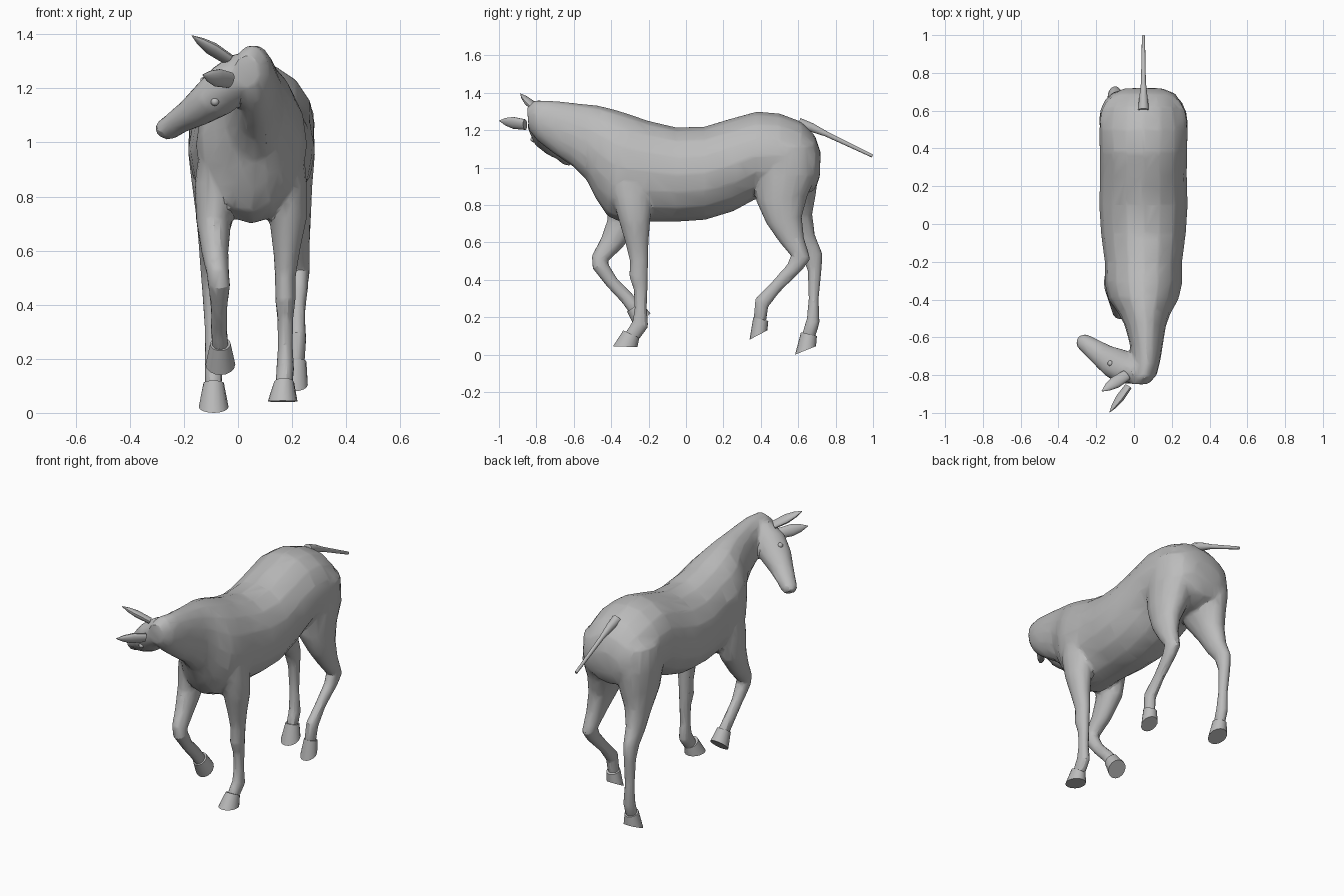
import bpy, bmesh, math
from mathutils import Vector as V

coat = bpy.data.materials.new("plain grey")
coat.diffuse_color = (0.5, 0.5, 0.5, 1)
SIDES = 16


def loft(bm, rings):
    """Skin a list of (centre, u, v) elliptical rings and close both ends."""
    loops = []
    for c, u, v in rings:
        loops.append([bm.verts.new(c + u * math.cos(t) + v * math.sin(t))
                      for t in (2 * math.pi * i / SIDES for i in range(SIDES))])
    for a, b in zip(loops, loops[1:]):
        for i in range(SIDES):
            j = (i + 1) % SIDES
            bm.faces.new((a[i], a[j], b[j], b[i]))
    bm.faces.new(loops[0][::-1])
    bm.faces.new(loops[-1])


def side_rings(stations):
    """Stations: first edge (y, z), second edge (y, z), x centre, half width."""
    out = []
    for ya, za, yb, zb, x, w in stations:
        a, b = V((x, ya, za)), V((x, yb, zb))
        out.append(((a + b) / 2, V((w, 0, 0)), (a - b) / 2))
    return out


def finish(name, bm, angle=30):
    bmesh.ops.recalc_face_normals(bm, faces=bm.faces)
    me = bpy.data.meshes.new(name)
    bm.to_mesh(me)
    bm.free()
    ob = bpy.data.objects.new(name, me)
    bpy.context.collection.objects.link(ob)
    me.materials.append(coat)
    bpy.ops.object.select_all(action='DESELECT')
    ob.select_set(True)
    bpy.context.view_layer.objects.active = ob
    bpy.ops.object.shade_smooth_by_angle(angle=math.radians(angle))
    return ob


# trunk and neck, rump to poll
trunk = [
    (.72, 1.08, .715, .95, .05, .10), (.69, 1.17, .69, .88, .05, .17),
    (.62, 1.245, .60, .84, .05, .215), (.5, 1.29, .5, .84, .05, .235),
    (.38, 1.30, .37, .83, .05, .232), (.25, 1.265, .25, .765, .05, .23),
    (.1, 1.22, .1, .72, .05, .235), (-.05, 1.215, -.05, .71, .05, .225),
    (-.2, 1.25, -.2, .71, .05, .205), (-.3, 1.285, -.33, .70, .05, .205),
    (-.38, 1.31, -.42, .74, .05, .185), (-.46, 1.33, -.48, .83, .055, .14),
    (-.54, 1.34, -.53, .93, .06, .11), (-.64, 1.35, -.61, 1.01, .065, .09),
    (-.74, 1.36, -.70, 1.07, .065, .075), (-.81, 1.36, -.79, 1.14, .05, .07),
    (-.85, 1.32, -.84, 1.2, .03, .05)]

# legs, from the trunk down to the pastern
hind_left = [
    (.38, 1.12, .69, 1.12, -.06, .12), (.38, .95, .71, .98, -.065, .12),
    (.41, .82, .695, .86, -.07, .10), (.50, .70, .675, .75, -.085, .07),
    (.56, .60, .69, .64, -.095, .05), (.62, .53, .73, .54, -.1, .04),
    (.65, .45, .725, .45, -.1, .033), (.655, .30, .71, .30, -.095, .028),
    (.645, .19, .715, .17, -.09, .033), (.62, .11, .69, .09, -.09, .032)]
hind_right = [
    (.38, 1.12, .69, 1.12, .16, .12), (.36, .95, .70, .96, .165, .12),
    (.375, .82, .65, .85, .175, .10), (.43, .70, .62, .74, .20, .07),
    (.50, .60, .63, .63, .215, .05), (.56, .53, .665, .51, .225, .04),
    (.54, .48, .62, .45, .225, .035), (.45, .38, .51, .345, .22, .028),
    (.37, .30, .44, .255, .22, .033), (.36, .19, .43, .18, .215, .032)]
front_right = [
    (-.42, 1.0, -.18, 1.0, .17, .07), (-.40, .85, -.18, .85, .175, .08),
    (-.36, .72, -.19, .72, .185, .07), (-.325, .60, -.20, .60, .18, .05),
    (-.30, .50, -.20, .50, .175, .038), (-.305, .42, -.205, .42, .175, .038),
    (-.28, .35, -.205, .35, .175, .03), (-.275, .25, -.21, .25, .175, .028),
    (-.285, .18, -.20, .15, .175, .033), (-.33, .11, -.25, .08, .17, .032)]
front_left = [
    (-.42, 1.0, -.18, 1.0, -.07, .07), (-.42, .85, -.20, .85, -.08, .08),
    (-.42, .72, -.24, .70, -.09, .065), (-.455, .62, -.34, .57, -.085, .05),
    (-.505, .53, -.41, .505, -.075, .042), (-.50, .46, -.42, .495, -.07, .042),
    (-.42, .36, -.37, .41, -.07, .03), (-.345, .28, -.29, .33, -.07, .03),
    (-.30, .22, -.235, .26, -.065, .032)]

# head, turned to the left: side axis, brow axis, then rings to the muzzle
side = V((.33, -.66, -.66)).normalized()
brow = V((-.76, -.59, .21)).normalized()
head = [(V((x, y, z)), side * s, brow * b) for x, y, z, s, b in [
    (.03, -.79, 1.29, .06, .06), (-.02, -.77, 1.23, .075, .095),
    (-.09, -.74, 1.16, .075, .09), (-.16, -.70, 1.11, .06, .068),
    (-.23, -.65, 1.07, .046, .052), (-.265, -.625, 1.045, .044, .046),
    (-.282, -.61, 1.03, .028, .03)]]

# fuse trunk, legs and head into one skin
bm = bmesh.new()
for stations in (trunk, hind_left, hind_right, front_right, front_left):
    loft(bm, side_rings(stations))
loft(bm, head)
body = finish("body", bm)
m = body.modifiers.new("fuse", 'REMESH')
m.mode, m.voxel_size = 'VOXEL', 0.011
m = body.modifiers.new("soften", 'SMOOTH')
m.factor, m.iterations = 0.5, 3
m = body.modifiers.new("facets", 'DECIMATE')
m.ratio = 0.07
for name in ("fuse", "soften", "facets"):
    bpy.ops.object.modifier_apply(modifier=name)
body.data.materials.clear()
body.data.materials.append(coat)
bpy.ops.object.shade_smooth_by_angle(angle=math.radians(22))

# hooves: coronet ring flaring to the sole
for name, stations in {
    "hind_left_hoof": [(.615, .12, .70, .10, -.09, .038),
                       (.583, 0, .695, .045, -.09, .055)],
    "hind_right_hoof": [(.36, .20, .44, .18, .215, .038),
                        (.34, .08, .435, .13, .21, .048)],
    "front_right_hoof": [(-.335, .13, -.25, .09, .17, .038),
                         (-.39, .045, -.26, .04, .165, .055)],
    "front_left_hoof": [(-.315, .23, -.24, .28, -.065, .038),
                        (-.27, .14, -.19, .22, -.065, .055)],
}.items():
    bm = bmesh.new()
    loft(bm, side_rings(stations))
    finish(name, bm)

# ears: flattened leaf shapes
for name, base, tip in [("upper_ear", V((-.04, -.80, 1.31)), V((-.17, -.885, 1.395))),
                        ("lower_ear", V((-.03, -.86, 1.23)), V((-.13, -.998, 1.25)))]:
    d = (tip - base).normalized()
    w = d.cross(brow).normalized()
    t = d.cross(w)
    bm = bmesh.new()
    loft(bm, [(base.lerp(tip, f), w * r, t * r * .6)
              for f, r in ((0, .03), (.45, .034), (.75, .022), (1, .002))])
    finish(name, bm)

# eyes
for name, s in (("lower_eye", 1), ("upper_eye", -1)):
    bm = bmesh.new()
    bmesh.ops.create_icosphere(bm, subdivisions=2, radius=.016)
    bmesh.ops.translate(bm, verts=bm.verts,
                        vec=V((-.07, -.75, 1.18)) + side * s * .058 + brow * .045)
    finish(name, bm)

# tail: thin tapering dock
bm = bmesh.new()
loft(bm, [(V((.05, y, z)), V((r, 0, 0)), V((0, r * .4, r)))
          for y, z, r in ((.60, 1.235, .03), (.67, 1.215, .022),
                          (.75, 1.18, .013), (.997, 1.062, .008))])
finish("tail", bm)
